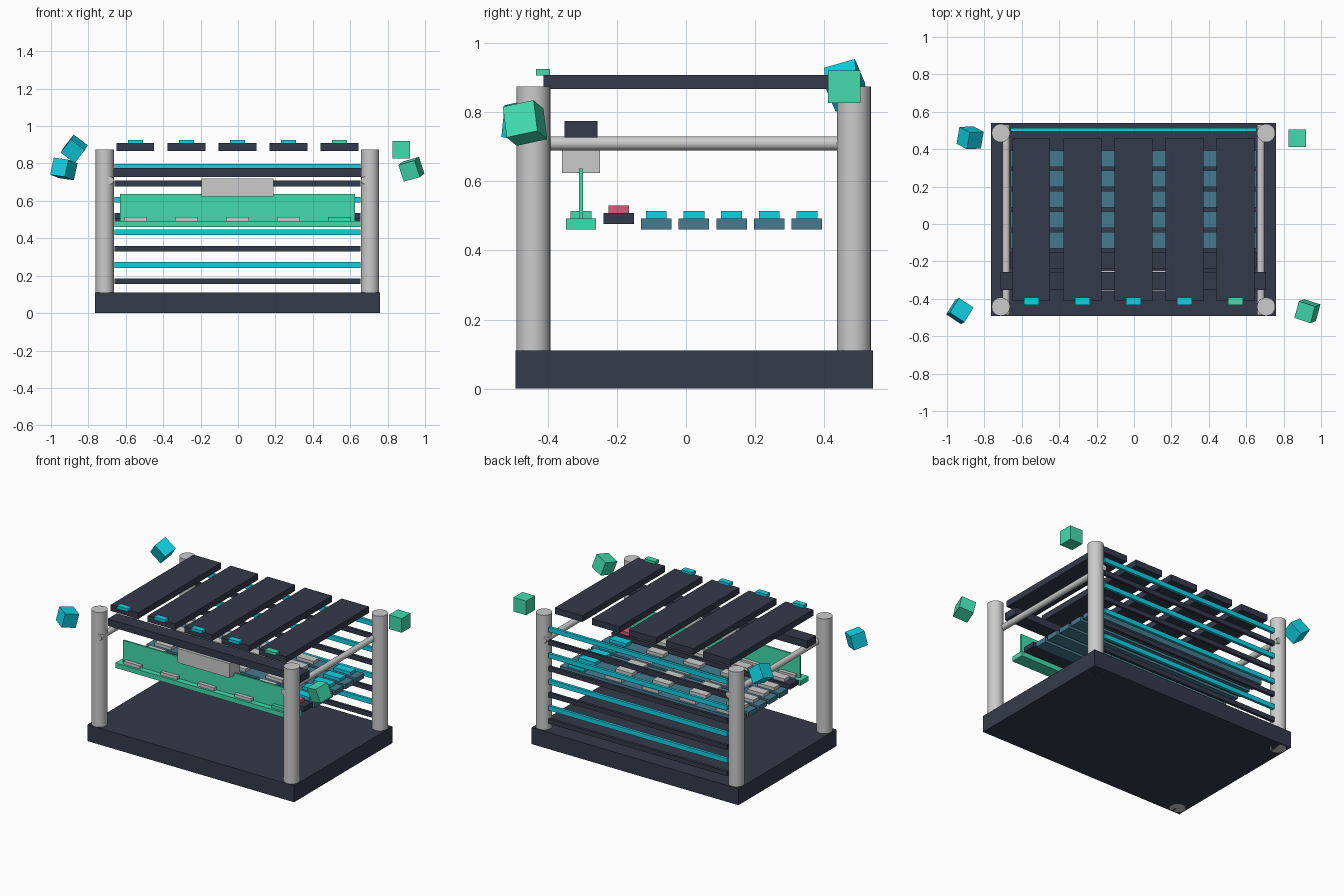
import bpy
from math import radians, pi
from mathutils import Vector, Matrix, Euler

if "Cube" in bpy.data.objects:
    bpy.data.objects.remove(bpy.data.objects["Cube"])


def material(name, rgb):
    m = bpy.data.materials.new(name)
    m.diffuse_color = (*rgb, 1)
    m.use_nodes = True
    m.node_tree.nodes["Principled BSDF"].inputs["Base Color"].default_value = m.diffuse_color
    return m


DARK = material("dark_slate", (0.034, 0.042, 0.07))
CYAN = material("cyan", (0.005, 0.64, 0.78))
GREEN = material("green", (0.054, 0.716, 0.413))
BLUE = material("dusty_blue", (0.06, 0.195, 0.275))
PINK = material("pink", (0.67, 0.107, 0.195))
CX = -0.003  # shared middle of the frame in x


def box(name, center, size, mat=None, rot=None):
    bpy.ops.mesh.primitive_cube_add(size=1)
    o = bpy.context.object
    o.name = name
    o.data.transform(Matrix.Diagonal((*size, 1)))
    o.matrix_world = Matrix.Translation(center) @ (rot or Matrix()).to_4x4()
    if mat:
        o.data.materials.append(mat)
    return o


def rod(name, center, radius, length, rotation=(0, 0, 0)):
    bpy.ops.mesh.primitive_cylinder_add(vertices=32, radius=radius, depth=length,
                                        location=center, rotation=rotation)
    bpy.context.object.name = name
    bpy.ops.object.shade_smooth_by_angle(angle=radians(40))


# Base slab
box("base", (CX, 0.024, 0.055), (1.525, 1.034, 0.11), DARK)

# Corner posts and side rails
for side, s in (("left", -1), ("right", 1)):
    for end, y in (("front", -0.442), ("back", 0.486)):
        rod(f"{end}_{side}_post", (CX + s * 0.709, y, 0.437), 0.049, 0.874)
    rod(f"{side}_rail", (CX + s * 0.681, 0.022, 0.71), 0.02, 1.018, (pi / 2, 0, 0))

# Front beam, hanging box and upright plate
box("front_beam", (CX, -0.304, 0.751), (1.42, 0.096, 0.048), DARK)
box("hanging_box", (CX, -0.304, 0.672), (0.383, 0.11, 0.095))
box("upright_plate", (CX, -0.304, 0.565), (1.257, 0.012, 0.145), GREEN)

# Five roof boards, each with a small tab at the front
columns = [CX + 0.273 * (i - 2) for i in range(5)]
for i, x in enumerate(columns):
    box(f"roof_board_{i + 1}", (x, 0.024, 0.888), (0.202, 0.873, 0.041), DARK)
    box(f"roof_tab_{i + 1}", (x, -0.414, 0.916), (0.08, 0.04, 0.019),
        GREEN if i == 4 else CYAN)

# Seven shelf slats with five tabs each; the last tab carries the accent colour
for r in range(7):
    y = -0.304 + 0.109 * r
    lift = 0.016 if r == 1 else 0
    slat, accent = {0: (GREEN, GREEN), 1: (DARK, PINK)}.get(r, (BLUE, CYAN))
    box(f"shelf_slat_{r + 1}", (CX, y, 0.477 + lift), (1.315, 0.088, 0.032), slat)
    for i, x in enumerate(columns):
        box(f"slat_tab_{r + 1}_{i + 1}", (x, y, 0.503 + lift), (0.123, 0.06, 0.021),
            accent if i == 4 else None)

# Alternating bars between the back posts
for i in range(8):
    box(f"back_bar_{i + 1}", (CX, 0.504, 0.17 + 0.0873 * i), (1.315, 0.018, 0.031),
        CYAN if i % 2 else DARK)

# Floating cubes beside the corners
ax, ay = Vector((0.917, -0.303, 0.257)), Vector((0.254, 0.946, 0.203))
tilt = Matrix((ax, ay, ax.cross(ay))).transposed()
S = (0.094,) * 3
box("back_right_cube", (0.872, 0.458, 0.874), S, GREEN)
box("front_right_cube", (0.927, -0.466, 0.769), S, GREEN, tilt)
box("back_left_cube", (-0.876, 0.461, 0.878), S, CYAN, Euler((0.35, 0.65, 0.05)).to_matrix())
box("front_left_cube", (-0.931, -0.465, 0.771), S, CYAN, Euler((-0.2, 0.12, -0.58)).to_matrix())
